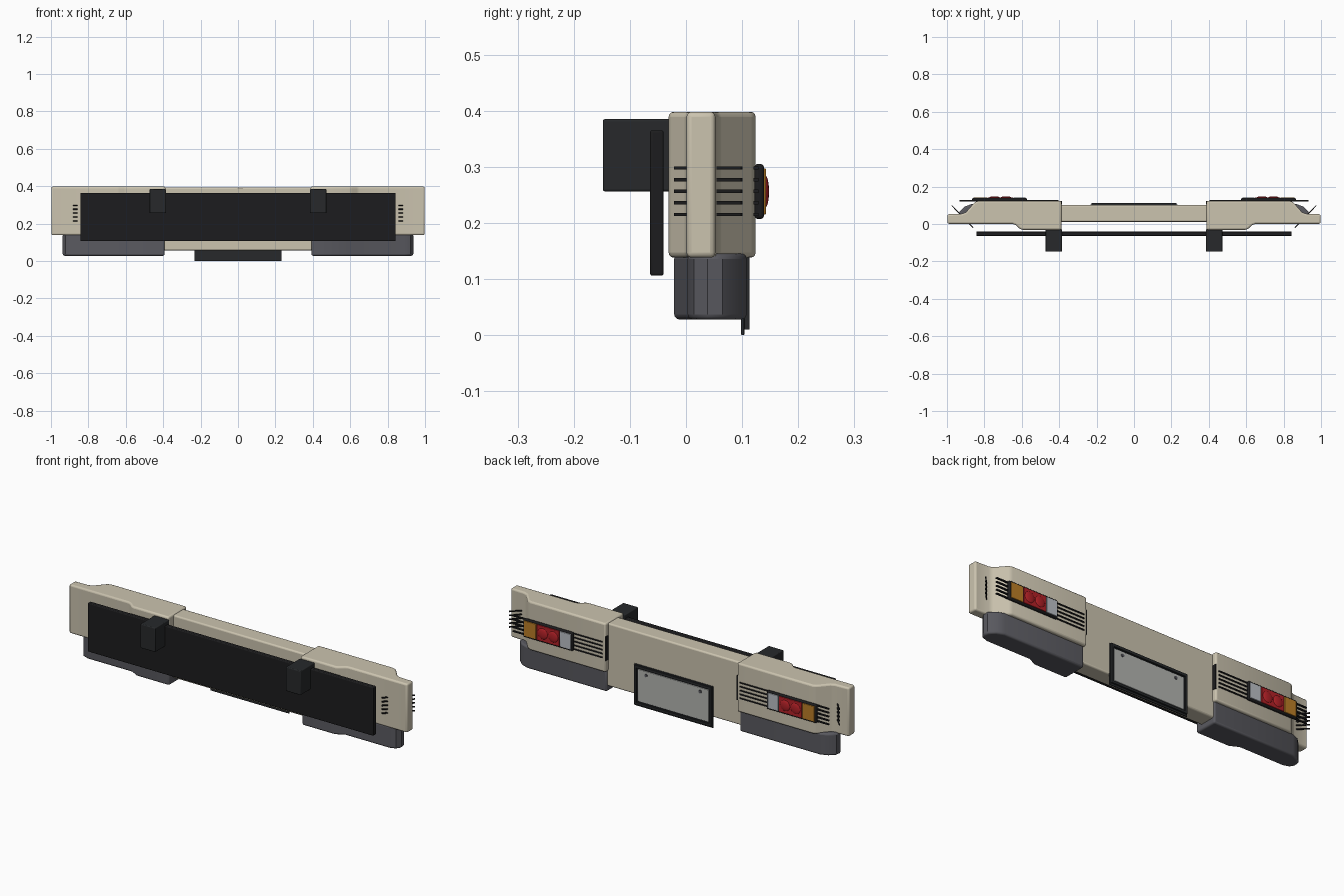
import bpy, bmesh, math
from mathutils import Matrix, Vector

if "Cube" in bpy.data.objects:
    bpy.data.objects.remove(bpy.data.objects["Cube"])

def mat(name, c):
    m = bpy.data.materials.new(name)
    m.diffuse_color = (*c, 1)
    m.use_nodes = True
    m.node_tree.nodes["Principled BSDF"].inputs["Base Color"].default_value = m.diffuse_color
    return m

BEIGE = mat("beige_paint", (0.60, 0.55, 0.43))
GREY = mat("grey_plastic", (0.10, 0.10, 0.115))
BLACK = mat("black_plastic", (0.012, 0.012, 0.013))
DARK = mat("dark_trim", (0.02, 0.022, 0.024))
RED = mat("red_lens", (0.45, 0.015, 0.02))
AMBER = mat("amber_lens", (0.50, 0.21, 0.02))
CLEAR = mat("clear_lens", (0.50, 0.53, 0.57))
PLATE = mat("plate_face", (0.45, 0.46, 0.44))

def finish(name, bm, m, bevel=0, segs=3, mirror=False, angle=30):
    bmesh.ops.recalc_face_normals(bm, faces=bm.faces[:])
    me = bpy.data.meshes.new(name)
    bm.to_mesh(me)
    bm.free()
    ob = bpy.data.objects.new(name, me)
    bpy.context.collection.objects.link(ob)
    me.materials.append(m)
    if bevel:
        b = ob.modifiers.new("bevel", 'BEVEL')
        b.width, b.segments = bevel, segs
        b.limit_method, b.angle_limit = 'ANGLE', math.radians(angle)
    if mirror:
        mm = ob.modifiers.new("mirror", 'MIRROR')
        mm.use_mirror_merge = False
    bpy.context.view_layer.objects.active = ob
    bpy.ops.object.select_all(action='DESELECT')
    ob.select_set(True)
    bpy.ops.object.shade_smooth_by_angle(angle=math.radians(35))
    return ob

def add_box(bm, x, y, z, turn=0):
    """Box from (min, max) ranges, turned about its own vertical axis."""
    mid = Vector([(a + b) / 2 for a, b in (x, y, z)])
    size = [b - a for a, b in (x, y, z)]
    bmesh.ops.create_cube(bm, size=1, matrix=Matrix.Translation(mid)
                          @ Matrix.Rotation(turn, 4, 'Z') @ Matrix.Diagonal((*size, 1)))

def box(name, x, y, z, m, **kw):
    bm = bmesh.new()
    add_box(bm, x, y, z)
    return finish(name, bm, m, **kw)

def prism(name, plan, z0, z1, m, **kw):
    bm = bmesh.new()
    f = bm.faces.new([bm.verts.new((x, y, z0)) for x, y in plan])
    r = bmesh.ops.extrude_face_region(bm, geom=[f])
    up = [v for v in r["geom"] if isinstance(v, bmesh.types.BMVert)]
    bmesh.ops.translate(bm, verts=up, vec=(0, 0, z1 - z0))
    return finish(name, bm, m, **kw)

# Painted bumper: centre bar and the two end caps with swept corners
box("centre_bar", (-0.40, 0.40), (0.012, 0.101), (0.057, 0.392), BEIGE, bevel=0.008)
prism("end_cap", [(0.388, -0.031), (0.595, -0.031), (0.61, -0.026), (0.635, -0.004),
                  (0.65, 0.001), (0.998, 0.001), (0.998, 0.052), (0.918, 0.055),
                  (0.898, 0.063), (0.852, 0.116), (0.832, 0.124), (0.388, 0.124)],
      0.138, 0.398, BEIGE, bevel=0.009, mirror=True, angle=50)

# Grey lower valances
prism("lower_valance", [(0.392, -0.021), (0.585, -0.021), (0.63, 0.003), (0.89, 0.003),
                        (0.922, 0.014), (0.937, 0.038), (0.934, 0.065), (0.905, 0.093),
                        (0.865, 0.108), (0.392, 0.108)],
      0.028, 0.145, GREY, bevel=0.009, mirror=True, angle=50)

# Crash beam and mounting brackets on the front side
box("crash_beam", (-0.843, 0.843), (-0.064, -0.04), (0.106, 0.365), BLACK, bevel=0.004)
box("mounting_bracket", (0.385, 0.473), (-0.148, -0.028), (0.256, 0.385), DARK,
    bevel=0.004, mirror=True)

# Rows of thin slats across the lamps and around the corners
slats, fins = bmesh.new(), bmesh.new()
for i in range(5):
    z = 0.215 + 0.0207 * i
    add_box(slats, (0.405, 0.932), (0.120, 0.129), (z - 0.003, z + 0.003))
    add_box(fins, (0.835, 1.0), (0.0375, 0.0425), (z - 0.003, z + 0.003), math.radians(46))
finish("lamp_slats", slats, BLACK, mirror=True)
finish("corner_fins", fins, BLACK, mirror=True)
box("inner_trim", (0.3855, 0.392), (0.104, 0.123), (0.20, 0.33), BLACK, mirror=True)

# Tail lamps: housing, three lenses and two round reflectors
box("lamp_housing", (0.573, 0.865), (0.122, 0.139), (0.207, 0.305), BLACK,
    bevel=0.006, mirror=True)
for name, x0, x1, m in (("reverse_lens", 0.581, 0.644, CLEAR),
                        ("brake_lens", 0.648, 0.782, RED),
                        ("indicator_lens", 0.786, 0.857, AMBER)):
    box(name, (x0, x1), (0.135, 0.1425), (0.215, 0.297), m, bevel=0.002, segs=2, mirror=True)
bm = bmesh.new()
for x in (0.684, 0.746):
    bmesh.ops.create_uvsphere(bm, u_segments=24, v_segments=12, radius=1,
                              matrix=Matrix.Translation((x, 0.141, 0.256))
                              @ Matrix.Diagonal((0.029, 0.007, 0.029, 1)))
finish("round_reflectors", bm, RED, mirror=True)

# Number plate: backing, raised rim, blank face and bolts
box("plate_backing", (-0.233, 0.233), (0.098, 0.104), (0.0, 0.222), DARK, bevel=0.002)
bm = bmesh.new()
for x, z in (((-0.228, 0.228), (0.205, 0.219)), ((-0.228, 0.228), (0.010, 0.022)),
             ((-0.228, -0.215), (0.022, 0.205)), ((0.215, 0.228), (0.022, 0.205))):
    add_box(bm, x, (0.102, 0.113), z)
finish("plate_rim", bm, DARK)
box("plate_face", (-0.208, 0.208), (0.102, 0.108), (0.028, 0.199), PLATE, bevel=0.002)
bm = bmesh.new()
bmesh.ops.create_cone(bm, cap_ends=True, segments=16, radius1=0.008, radius2=0.008, depth=0.006,
                      matrix=Matrix.Translation((0.16, 0.109, 0.178))
                      @ Matrix.Rotation(math.pi / 2, 4, 'X'))
finish("plate_bolt", bm, GREY, mirror=True)
